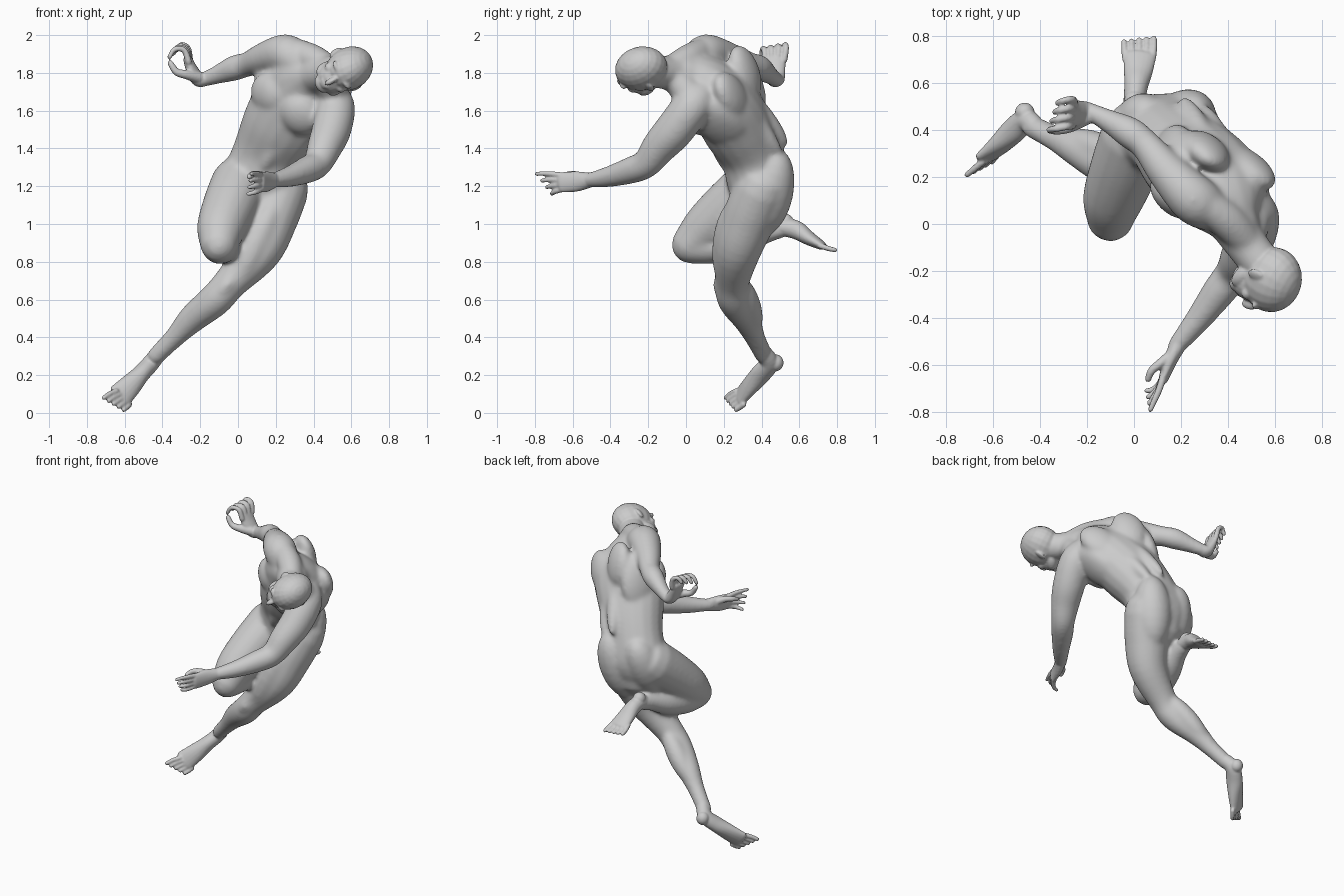
import bpy, bmesh, math
from mathutils import Vector, Matrix

bm = bmesh.new()
SIDES = 18


def frame(origin, up, fwd):
    """Body-part frame: local x = figure's left, y = forward, z = up."""
    u = Vector(up).normalized()
    f = Vector(fwd)
    f = (f - u * f.dot(u)).normalized()
    m = Matrix((f.cross(u) * -1, f, u)).transposed().to_4x4()
    m.translation = Vector(origin)
    return m


def blob(m, loc, radii, tilt=(0, 0, 0)):
    """Ellipsoid in a frame."""
    rot = Matrix.Rotation(tilt[0], 4, 'X') @ Matrix.Rotation(tilt[1], 4, 'Y') @ Matrix.Rotation(tilt[2], 4, 'Z')
    mat = m @ Matrix.Translation(loc) @ rot @ Matrix.Diagonal((*radii, 1))
    if mat.determinant() < 0:
        mat = mat @ Matrix.Diagonal((-1, 1, 1, 1))
    bmesh.ops.create_uvsphere(bm, u_segments=20, v_segments=12, radius=1, matrix=mat)


def muscle(a, b, r):
    """Spindle-shaped muscle between two points."""
    a, b = Vector(a), Vector(b)
    d = b - a
    m = d.to_track_quat('Z', 'Y').to_matrix().to_4x4()
    m.translation = (a + b) / 2
    blob(m, (0, 0, 0), (r, r, d.length / 2))


def spline(rows, n=5):
    """Smooth interpolation through rows of numbers."""
    rows = [Vector(r) for r in rows]
    out = []
    for i in range(len(rows) - 1):
        p1, p2 = rows[i], rows[i + 1]
        p0, p3 = rows[max(i - 1, 0)], rows[min(i + 2, len(rows) - 1)]
        for k in range(n):
            t = k / n
            out.append(p1 + 0.5 * t * ((p2 - p0) + t * (2 * p0 - 5 * p1 + 4 * p2 - p3 + t * (3 * (p1 - p2) + p3 - p0))))
    return out + [rows[-1]]


def tube(rows, side=None):
    """Closed round-ended limb. Row: x, y, z, half width, [half depth]."""
    rows = spline([tuple(r) if len(r) == 5 else (*r, r[3]) for r in rows])
    pts = [Vector(r[:3]) for r in rows]
    side = Vector(side) if side else (pts[1] - pts[0]).orthogonal()
    rings = []
    for i, r in enumerate(rows):
        t = (pts[min(i + 1, len(pts) - 1)] - pts[max(i - 1, 0)]).normalized()
        side = w = (side - t * side.dot(t)).normalized()
        end = -1 if i == 0 else (1 if i == len(rows) - 1 else 0)
        caps = [(0, 1)] + ([(0.5, 0.87), (0.87, 0.5), (0.98, 0.2)] if end else [])
        if end < 0:
            caps.reverse()
        for off, sc in caps:
            c = pts[i] + t * end * off * min(r[3], r[4])
            h = t.cross(w)
            rings.append([bm.verts.new(c + w * math.cos(a) * r[3] * sc + h * math.sin(a) * r[4] * sc)
                          for a in (2 * math.pi * k / SIDES for k in range(SIDES))])
    for a, b in zip(rings, rings[1:]):
        for k in range(SIDES):
            j = (k + 1) % SIDES
            bm.faces.new((a[k], a[j], b[j], b[k]))
    bm.faces.new(rings[0][::-1])
    bm.faces.new(rings[-1])


def digits(first, last, count, r):
    """Row of fingers or toes fanned between two polylines."""
    for i in range(count):
        f = i / (count - 1)
        pts = [Vector(a).lerp(Vector(b), f) for a, b in zip(first, last)]
        tube([(*p, r * (1 - 0.1 * k)) for k, p in enumerate(pts)])


def fuse(name, voxel, iterations):
    """Turn everything built so far into one smooth skin object."""
    bmesh.ops.recalc_face_normals(bm, faces=bm.faces)
    mesh = bpy.data.meshes.new(name)
    bm.to_mesh(mesh)
    ob = bpy.data.objects.new(name, mesh)
    bpy.context.collection.objects.link(ob)
    remesh = ob.modifiers.new("fuse", 'REMESH')
    remesh.mode = 'VOXEL'
    remesh.voxel_size = voxel
    remesh.use_smooth_shade = True
    smooth = ob.modifiers.new("soften", 'SMOOTH')
    smooth.factor = 0.5
    smooth.iterations = iterations
    return ob


# torso
tube([(.11, .40, 1.10, .15, .125), (.12, .39, 1.21, .21, .17), (.165, .35, 1.37, .195, .17),
      (.24, .27, 1.52, .222, .19), (.325, .185, 1.66, .235, .18), (.38, .09, 1.76, .20, .14),
      (.43, 0, 1.80, .11, .10)], (.9, .05, -.4))
chest = frame((.32, .19, 1.68), (.38, -.45, .81), (-.48, -.82, -.23))
for s in (-1, 1):
    blob(chest, (s * .105, .135, -.015), (.12, .072, .11), (.1, s * .3, s * -.3))   # pectorals
    blob(chest, (s * .115, -.125, .04), (.11, .065, .15), (0, s * .3, 0))           # shoulder blades
    blob(chest, (s * .18, -.02, -.07), (.07, .13, .19), (0, s * .25, 0))            # lats
    blob(chest, (s * .05, -.14, -.22), (.05, .05, .20), (-.15, 0, 0))               # back muscles
    blob(chest, (s * .05, .115, -.24), (.055, .065, .20), (.2, 0, 0))               # abdomen
muscle((.27, .49, 1.40), (.17, .40, .94), .125)   # buttocks
muscle((.06, .50, 1.40), (.0, .34, 1.0), .122)

# neck and trapezius
tube([(.42, .0, 1.79, .10), (.48, -.09, 1.80, .09), (.56, -.19, 1.81, .088)])
tube([(.49, -.09, 1.82, .065), (.40, .01, 1.87, .08), (.29, .09, 1.92, .07)])
tube([(.49, -.09, 1.79, .065), (.49, -.03, 1.74, .08), (.51, .03, 1.67, .08)])

# right arm, swung back
tube([(.31, .07, 1.86, .10), (.25, .11, 1.90, .106), (.14, .225, 1.878, .085), (.05, .335, 1.845, .066),
      (-.02, .39, 1.825, .068), (-.11, .44, 1.79, .05), (-.18, .475, 1.765, .04)])

# left arm, reaching forward
tube([(.47, .08, 1.68, .10), (.515, .03, 1.62, .105), (.495, -.06, 1.50, .105), (.46, -.14, 1.41, .094),
      (.42, -.21, 1.32, .077), (.36, -.29, 1.285, .072), (.27, -.41, 1.25, .056), (.18, -.52, 1.23, .04)])

# left leg, stretched
tube([(.23, .40, 1.18, .145), (.175, .335, 1.03, .143), (.11, .275, .86, .123), (-.04, .245, .69, .091),
      (-.12, .255, .60, .089), (-.24, .32, .50, .076), (-.335, .365, .40, .055), (-.435, .415, .30, .048)])
muscle((-.03, .28, .72), (-.30, .375, .43), .068)   # calf
muscle((.20, .25, 1.12), (-.01, .20, .68), .085)    # thigh
muscle((.0, .19, .74), (-.11, .18, .62), .042)      # kneecap

# right leg, folded
tube([(.01, .37, 1.21, .155), (-.04, .24, 1.10, .147), (-.088, .11, .98, .131), (-.10, .03, .90, .105)])
tube([(-.10, .02, .885, .095), (-.085, .14, .885, .096), (-.05, .28, .91, .088), (-.015, .42, .955, .06),
      (0, .51, .975, .048)])
muscle((-.10, -.025, .98), (-.10, .04, .80), .075)  # kneecap

# blend the large masses before adding fine parts
bulk = fuse("bulk", 0.012, 14)
skin = bpy.data.meshes.new_from_object(bulk.evaluated_get(bpy.context.evaluated_depsgraph_get()))
bpy.data.objects.remove(bulk)
bm.clear()
bm.from_mesh(skin)

# head and face
head = frame((.588, -.237, 1.823), (.8, -.45, .4), (-.45, -.8, -.35))
blob(head, (0, 0, .0), (.112, .142, .13))
blob(head, (0, .05, -.08), (.084, .085, .095))
blob(head, (0, .085, -.142), (.05, .04, .034))
blob(head, (0, .145, -.055), (.016, .024, .04), (.35, 0, 0))
blob(head, (0, .122, -.108), (.033, .016, .009))
blob(head, (0, .118, -.123), (.028, .016, .009))
for s in (-1, 1):
    blob(head, (s * .042, .112, .0), (.044, .024, .016))
    blob(head, (s * .055, .085, -.055), (.034, .03, .026))
    blob(head, (s * .038, .10, -.022), (.018, .018, .012))
    blob(head, (s * .108, -.02, -.03), (.012, .026, .038), (.2, 0, s * .4))
    blob(head, (s * .06, .03, -.11), (.033, .06, .034), (-.4, 0, 0))

# right hand, curled
tube([(-.165, .467, 1.772, .04, .038), (-.21, .475, 1.765, .048, .038), (-.245, .47, 1.82, .057, .031),
      (-.265, .47, 1.87, .057, .024)], (0, 1, 0))
digits([(-.262, .42, 1.86), (-.285, .415, 1.92), (-.335, .405, 1.925), (-.362, .40, 1.885)],
       [(-.255, .52, 1.87), (-.265, .53, 1.93), (-.30, .525, 1.95), (-.325, .515, 1.92)], 4, .0175)
tube([(-.21, .45, 1.775, .032), (-.27, .415, 1.79, .025), (-.325, .40, 1.805, .02), (-.357, .40, 1.85, .016)])

# left hand, open
tube([(.19, -.51, 1.232, .04, .036), (.155, -.58, 1.225, .054, .03), (.125, -.66, 1.22, .054, .021)], (0, 0, 1))
digits([(.125, -.65, 1.257), (.105, -.71, 1.265), (.085, -.755, 1.267), (.07, -.79, 1.265)],
       [(.125, -.65, 1.185), (.105, -.685, 1.175), (.08, -.705, 1.165), (.055, -.71, 1.16)], 4, .016)
tube([(.165, -.555, 1.24, .026), (.11, -.595, 1.262, .02), (.075, -.625, 1.262, .017), (.06, -.66, 1.25, .014)])

# left foot
tube([(-.415, .405, .325, .043, .043), (-.46, .44, .265, .046, .05), (-.515, .395, .205, .048, .055),
      (-.57, .34, .145, .06, .042), (-.625, .29, .09, .068, .026)], (.55, .3, -.78))
blob(Matrix.Translation((-.465, .475, .265)), (0, 0, 0), (.042, .042, .045))
digits([(-.645, .265, .115), (-.68, .235, .10), (-.71, .21, .08)],
       [(-.575, .305, .045), (-.59, .285, .028), (-.605, .265, .016)], 5, .0155)

# right foot
tube([(0, .50, .985, .047, .047), (.008, .58, .97, .05, .05), (.018, .65, .925, .062, .038),
      (.025, .715, .888, .07, .025)], (1, 0, 0))
blob(Matrix.Translation((0, .525, 1.01)), (0, 0, 0), (.042, .045, .045))
digits([(.08, .71, .885), (.085, .755, .87), (.085, .79, .862)],
       [(-.035, .70, .895), (-.04, .74, .875), (-.042, .775, .865)], 5, .0155)

# one continuous skin
fuse("body", 0.0065, 3)
bm.free()
